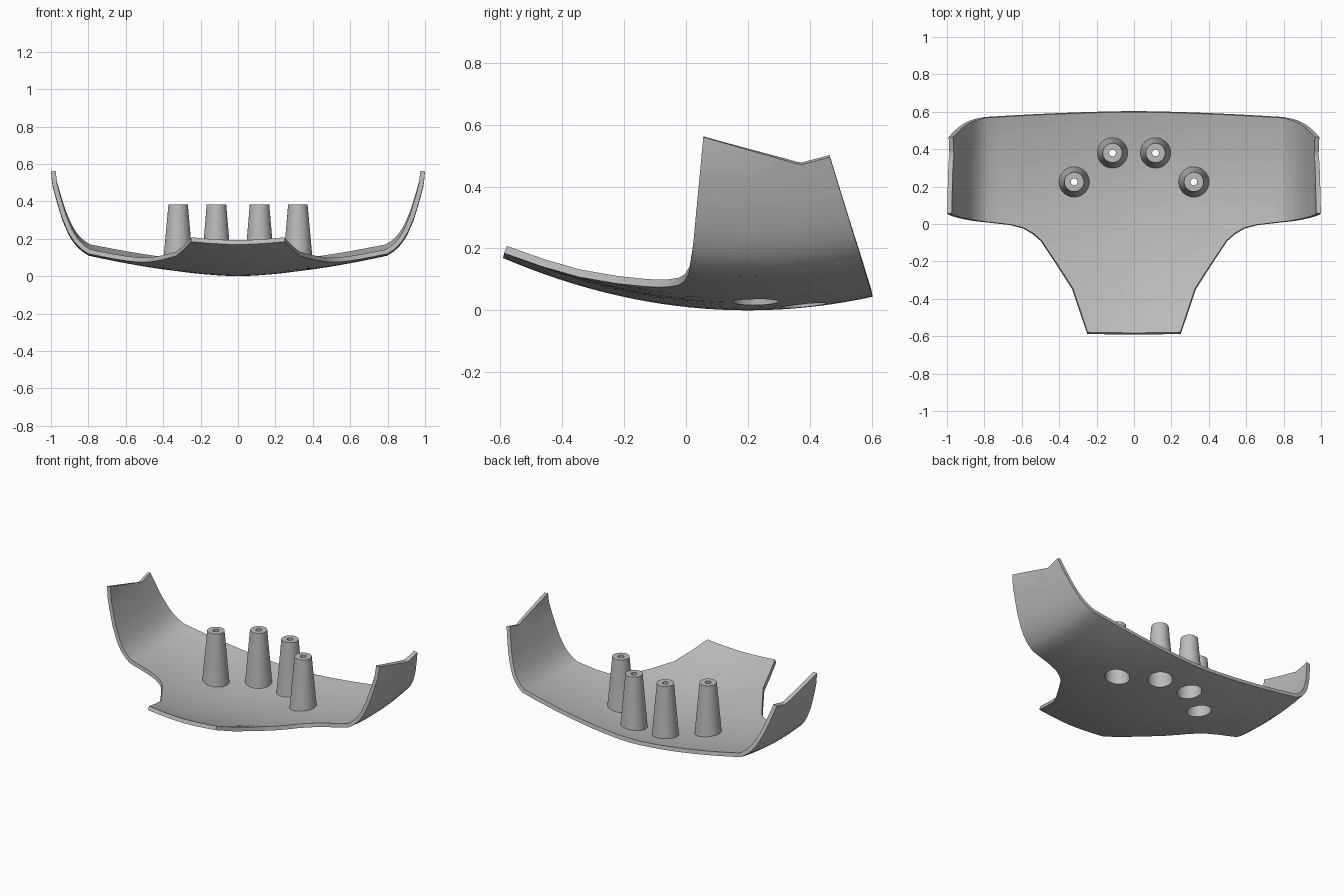
import bpy, bmesh, math

cube = bpy.data.objects.get("Cube")
if cube:
    bpy.data.objects.remove(cube, do_unlink=True)

grey = bpy.data.materials.new("plain grey")
grey.use_nodes = True
grey.diffuse_color = (0.5, 0.5, 0.5, 1)
grey.node_tree.nodes["Principled BSDF"].inputs["Base Color"].default_value = (0.5, 0.5, 0.5, 1)

# Outlines, each a list of (input, output) points
FRONT_EDGE = [(0, -.592), (.25, -.588), (.29, -.47), (.33, -.35), (.41, -.225), (.47, -.135),
              (.5, -.09), (.54, -.055), (.59, -.025), (.66, -.006), (.73, .002), (.8, .01)]
WALL_FRONT = [(.12, .01), (.2, .022), (.56, .056)]
WALL_TOP = [(.056, .56), (.37, .47), (.465, .495)]
WALL_SIDE = [(.11, .8), (.14, .845), (.18, .88), (.22, .905), (.3, .94), (.4, .97), (.48, .992), (.56, 1)]
POSTS = [(.115, .38), (.32, .225)]
ROWS = 26


def interp(points, v):
    if v <= points[0][0]:
        return points[0][1]
    for (a, fa), (b, fb) in zip(points, points[1:]):
        if v <= b:
            return fa + (fb - fa) * (v - a) / (b - a)
    return points[-1][1]


def lift(y):
    return .27 * (y - .2) ** 2


def floor_z(x, y):
    return .157 * abs(x) ** 1.6 + lift(y)


def make_object(name, bm):
    mesh = bpy.data.meshes.new(name)
    bm.to_mesh(mesh)
    bm.free()
    mesh.materials.append(grey)
    obj = bpy.data.objects.new(name, mesh)
    bpy.context.collection.objects.link(obj)
    return obj


def activate(obj):
    bpy.ops.object.select_all(action='DESELECT')
    obj.select_set(True)
    bpy.context.view_layer.objects.active = obj


def shell_point(u, t):
    # u below 1 is a floor column, u above 1 is a height on the side wall
    x, y, z = min(u, .8), .2, .15
    for _ in range(12):
        front = interp(FRONT_EDGE, u) if u < 1 else interp(WALL_FRONT, z)
        y = front + (.617 - .307 * z - front) * t
        if u < 1:
            z = floor_z(x, y)
        else:
            base = floor_z(.8, y)
            z = base + (u - 1) * (interp(WALL_TOP, y) - base)
    if u > 1:
        x = interp(WALL_SIDE, z - lift(y))
    return x, y, z


# Curved tray with upturned sides
half = [.08, .17] + [x for x, _ in FRONT_EDGE[1:]]
half += [1 + w for w in (.05, .1, .15, .2, .27, .35, .45, .58, .7, .85, 1)]
columns = [(-1, u) for u in reversed(half)] + [(1, 0)] + [(1, u) for u in half]
bm = bmesh.new()
grid = []
for side, u in columns:
    line = []
    for j in range(ROWS + 1):
        x, y, z = shell_point(u, j / ROWS)
        line.append(bm.verts.new((side * x, y, z)))
    grid.append(line)
for a, b in zip(grid, grid[1:]):
    for j in range(ROWS):
        bm.faces.new((a[j], b[j], b[j + 1], a[j + 1]))
shell = make_object("curved_shell", bm)
solid = shell.modifiers.new("thickness", 'SOLIDIFY')
solid.thickness = .025
solid.offset = 1
solid.use_even_offset = True

# Openings under the posts
bm = bmesh.new()
centres = [(s * x, y) for x, y in POSTS for s in (-1, 1)]
for cx, cy in centres:
    ring = bmesh.ops.create_cone(bm, cap_ends=True, segments=40, radius1=.075, radius2=.075, depth=.3)
    bmesh.ops.translate(bm, verts=ring["verts"], vec=(cx, cy, .03))
cutter = make_object("post_hole_cutter", bm)
cutter.hide_render = True
cut = shell.modifiers.new("holes", 'BOOLEAN')
cut.operation = 'DIFFERENCE'
cut.solver = 'EXACT'
cut.object = cutter
activate(shell)
for name in ("thickness", "holes"):
    bpy.ops.object.modifier_apply(modifier=name)
bpy.data.objects.remove(cutter, do_unlink=True)
bpy.ops.object.shade_smooth_by_angle(angle=math.radians(30))

# Hollow tapered posts, whose feet follow the floor
PROFILE = [(.083, None), (.052, .383), (.018, .383), (.018, .36), (.045, .36), (.075, None)]
SEGMENTS = 40
for n, (cx, cy) in enumerate(centres):
    bm = bmesh.new()
    rings = []
    for r, z in PROFILE:
        ring = []
        for k in range(SEGMENTS):
            a = 2 * math.pi * k / SEGMENTS
            x, y = cx + r * math.cos(a), cy + r * math.sin(a)
            ring.append(bm.verts.new((x, y, floor_z(x, y) + .006 if z is None else z)))
        rings.append(ring)
    for a, b in zip(rings, rings[1:] + rings[:1]):
        for k in range(SEGMENTS):
            m = (k + 1) % SEGMENTS
            bm.faces.new((a[k], a[m], b[m], b[k]))
    bmesh.ops.recalc_face_normals(bm, faces=bm.faces)
    post = make_object(f"hollow_post_{n + 1}", bm)
    activate(post)
    bpy.ops.object.shade_smooth_by_angle(angle=math.radians(30))
